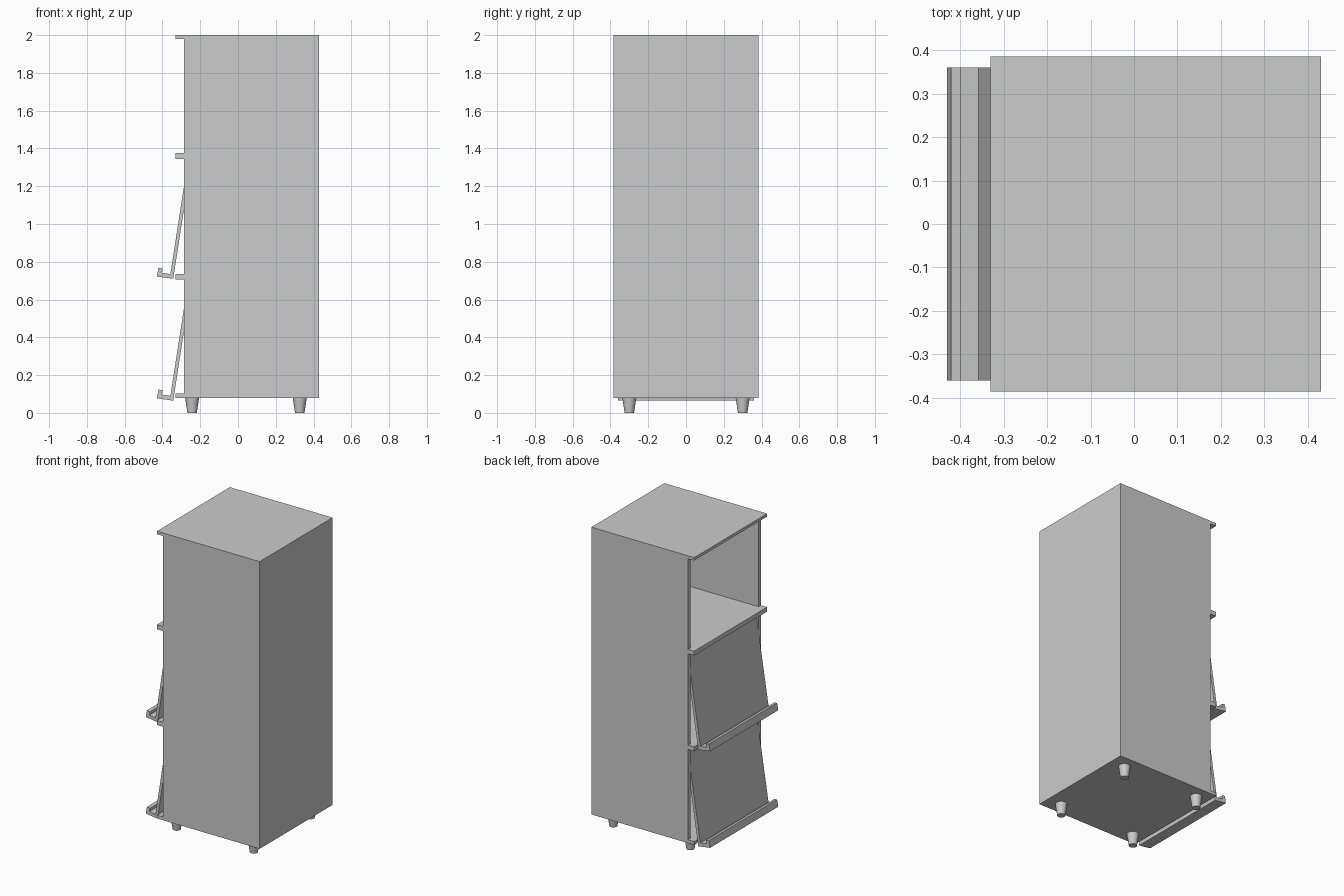
import bpy
import bmesh
from mathutils import Vector

cube = bpy.data.objects.get("Cube")
if cube:
    bpy.data.objects.remove(cube, do_unlink=True)

grey = bpy.data.materials.new("light grey")
grey.use_nodes = True
color = (0.6, 0.6, 0.6, 1)
grey.diffuse_color = color
grey.node_tree.nodes["Principled BSDF"].inputs["Base Color"].default_value = color

FRONT, EDGE, BACK = -0.285, -0.33, 0.43   # carcass opening, shelf nose, rear
HALF, INNER = 0.385, 0.36                 # outer and inner half width
BASE, TOP = 0.08, 2.0


def finish(name, bm):
    bmesh.ops.recalc_face_normals(bm, faces=bm.faces)
    mesh = bpy.data.meshes.new(name)
    bm.to_mesh(mesh)
    bm.free()
    mesh.materials.append(grey)
    obj = bpy.data.objects.new(name, mesh)
    bpy.context.collection.objects.link(obj)
    return obj


def prism(name, profile, y0, y1):
    """Extrude an (x, z) outline along y."""
    bm = bmesh.new()
    face = bm.faces.new([bm.verts.new((x, y0, z)) for x, z in profile])
    ext = bmesh.ops.extrude_face_region(bm, geom=[face])
    verts = [v for v in ext["geom"] if isinstance(v, bmesh.types.BMVert)]
    bmesh.ops.translate(bm, verts=verts, vec=Vector((0, y1 - y0, 0)))
    return finish(name, bm)


def board(name, x0, x1, y0, y1, z0, z1):
    return prism(name, [(x0, z0), (x1, z0), (x1, z1), (x0, z1)], y0, y1)


# Carcass: side walls and back
board("side_wall_front", FRONT, BACK, -HALF, -INNER, BASE, TOP - 0.02)
board("side_wall_back", FRONT, BACK, INNER, HALF, BASE, TOP - 0.02)
board("rear_panel", BACK - 0.02, BACK, -INNER, INNER, BASE, TOP - 0.02)

# Top, bottom and shelves, each with a nose past the opening
board("top_board", EDGE, BACK, -HALF, HALF, TOP - 0.02, TOP)
for name, z0, z1 in (("bottom_board", BASE, 0.102),
                     ("lower_shelf", 0.705, 0.735),
                     ("upper_shelf", 1.345, 1.375)):
    board(name, FRONT, BACK - 0.02, -INNER, INNER, z0, z1)
    board(name + "_nose", EDGE, FRONT, -HALF, HALF, z0, z1)

# Tilted display flaps with a lipped ledge
flap = [(-0.343, 0.71), (-0.43, 0.722), (-0.421, 0.769), (-0.399, 0.765),
        (-0.403, 0.742), (-0.358, 0.735), (-0.265, 1.335), (-0.246, 1.335)]
for name, drop in (("upper_flap", 0), ("lower_flap", 0.645)):
    prism(name, [(x, z - drop) for x, z in flap], -INNER, INNER)

# Tapered feet
for i, (x, y) in enumerate((x, y) for x in (-0.243, 0.327) for y in (-0.3, 0.3)):
    bm = bmesh.new()
    bmesh.ops.create_cone(bm, cap_ends=True, segments=24, radius1=0.025,
                          radius2=0.037, depth=BASE)
    bmesh.ops.translate(bm, verts=bm.verts, vec=Vector((x, y, BASE / 2)))
    foot = finish(f"foot_{i + 1}", bm)
    bpy.ops.object.select_all(action="DESELECT")
    foot.select_set(True)
    bpy.context.view_layer.objects.active = foot
    bpy.ops.object.shade_smooth_by_angle()
